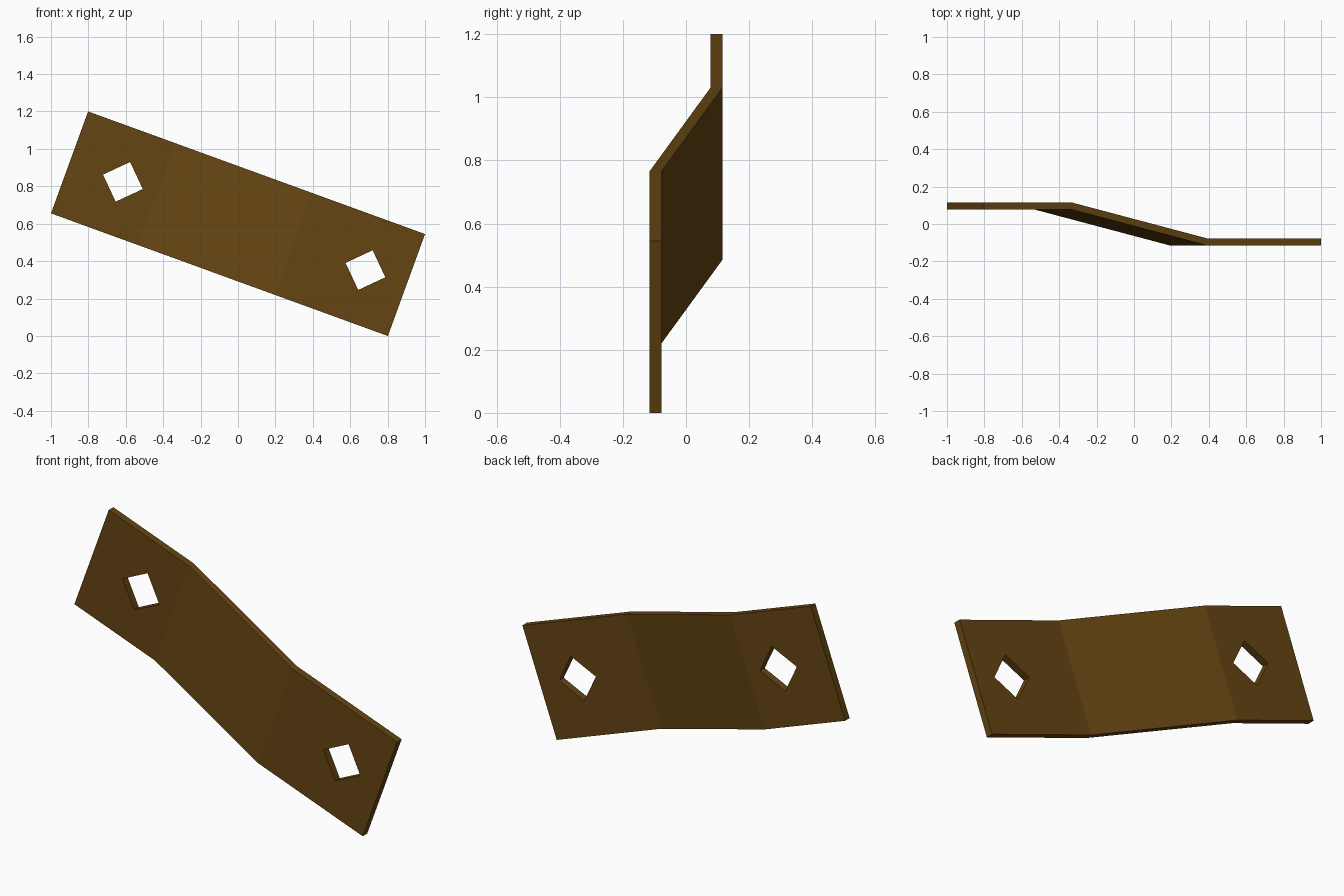
import bpy, bmesh
from math import radians
from mathutils import Matrix, Vector

if "Cube" in bpy.data.objects:
    bpy.data.objects.remove(bpy.data.objects["Cube"])

LENGTH, WIDTH, THICK = 1.917, 0.58, 0.038
OFFSET = 0.097                 # mid-plane depth of each end tab
BENDS = (-0.463, 0.315)        # bend positions along the strap
HOLES = ((-0.655, OFFSET), (0.725, -OFFSET))
PLACE = Matrix.Translation((0, 0, 0.6)) @ Matrix.Rotation(radians(20), 4, 'Y')


def prism(name, points, extrude):
    """Extrude a planar outline along a vector into a closed solid."""
    bm = bmesh.new()
    face = bm.faces.new([bm.verts.new(p) for p in points])
    new = bmesh.ops.extrude_face_region(bm, geom=[face])["geom"]
    bmesh.ops.translate(bm, vec=Vector(extrude),
                        verts=[g for g in new if isinstance(g, bmesh.types.BMVert)])
    bmesh.ops.recalc_face_normals(bm, faces=bm.faces)
    bm.transform(PLACE)
    mesh = bpy.data.meshes.new(name)
    bm.to_mesh(mesh)
    bm.free()
    obj = bpy.data.objects.new(name, mesh)
    bpy.context.collection.objects.link(obj)
    return obj


# Strap: joggled profile extruded across its width
h, t, w = LENGTH / 2, THICK / 2, WIDTH / 2
path = [(-h, OFFSET), (BENDS[0], OFFSET), (BENDS[1], -OFFSET), (h, -OFFSET)]
outline = [(u, y - t, -w) for u, y in path] + [(u, y + t, -w) for u, y in reversed(path)]
strap = prism("bent_strap", outline, (0, 0, WIDTH))

# Square bolt holes, turned corner-on to the strap
R = 0.113
bpy.context.view_layer.objects.active = strap
for u, y in HOLES:
    corners = [(u + R, y - 0.1, 0), (u, y - 0.1, R), (u - R, y - 0.1, 0), (u, y - 0.1, -R)]
    cutter = prism("hole_cutter", corners, (0, 0.2, 0))
    cutter.hide_render = True
    mod = strap.modifiers.new("bolt_hole", 'BOOLEAN')
    mod.operation, mod.solver, mod.object = 'DIFFERENCE', 'EXACT', cutter
    bpy.ops.object.modifier_apply(modifier=mod.name)
    bpy.data.objects.remove(cutter)

# Dark bronze finish
mat = bpy.data.materials.new("bronze")
mat.diffuse_color = (0.13, 0.06, 0.006, 1)
mat.use_nodes = True
mat.node_tree.nodes["Principled BSDF"].inputs["Base Color"].default_value = mat.diffuse_color
strap.data.materials.clear()
strap.data.materials.append(mat)
